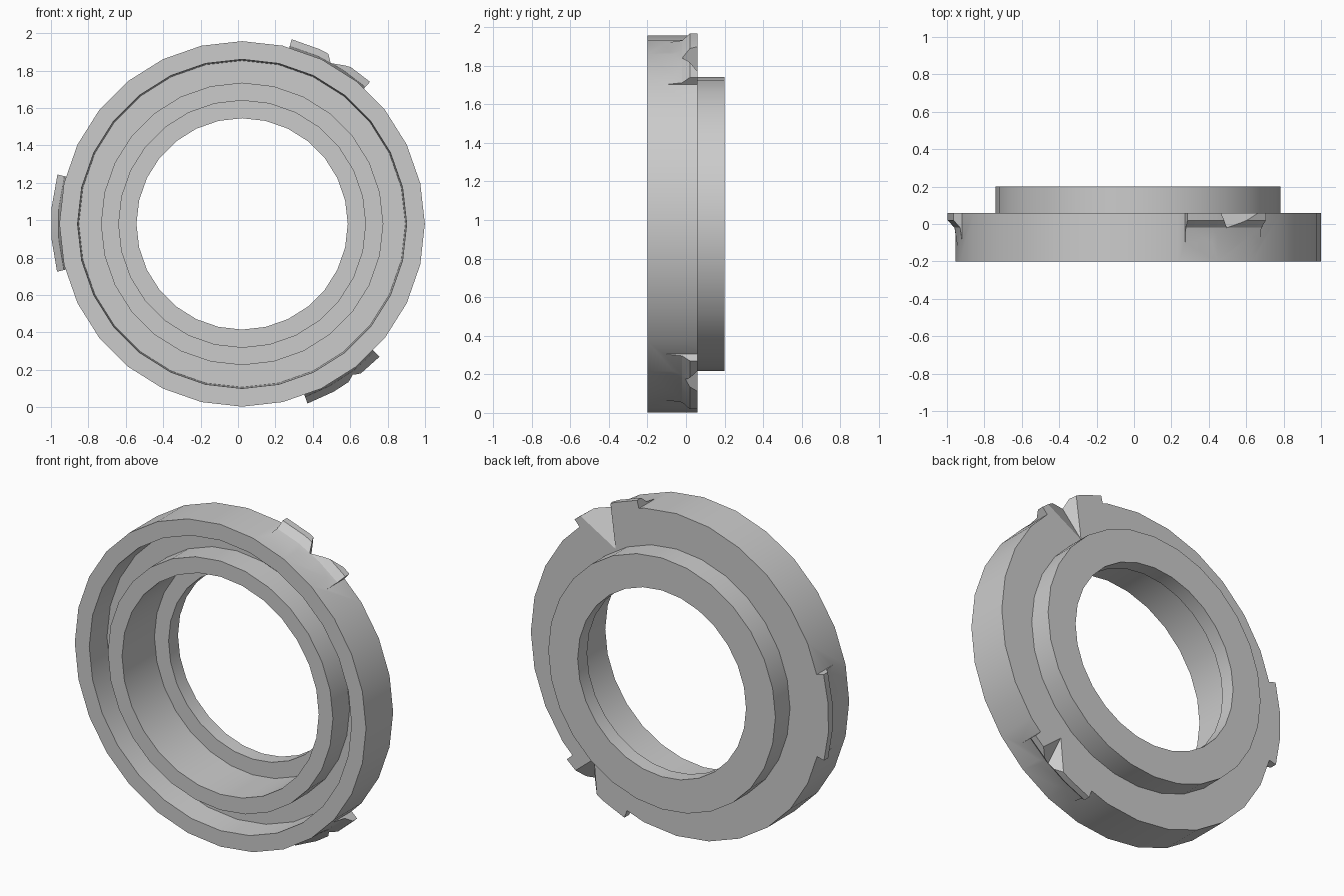
import bpy, bmesh
from math import radians, cos, sin
from mathutils import Vector

if "Cube" in bpy.data.objects:
    bpy.data.objects.remove(bpy.data.objects["Cube"])

CENTRE = Vector((0.022, 0, 0.98))
SIDES = 28

grey = bpy.data.materials.new("plain grey")
grey.use_nodes = True
grey.diffuse_color = (0.6, 0.6, 0.6, 1)
grey.node_tree.nodes["Principled BSDF"].inputs["Base Color"].default_value = (0.6, 0.6, 0.6, 1)


def polar(radius, y, degrees):
    a = radians(degrees)
    return CENTRE + Vector((radius * cos(a), y, radius * sin(a)))


def make_object(name, bm):
    bmesh.ops.recalc_face_normals(bm, faces=bm.faces)
    mesh = bpy.data.meshes.new(name)
    bm.to_mesh(mesh)
    bm.free()
    mesh.materials.append(grey)
    obj = bpy.data.objects.new(name, mesh)
    bpy.context.collection.objects.link(obj)
    return obj


def sweep(name, profile, angles, closed):
    """Sweep a (radius, y) profile around the ring axis."""
    bm = bmesh.new()
    rows = [[bm.verts.new(polar(r, y, a)) for r, y in profile] for a in angles]
    pairs = list(zip(rows, rows[1:]))
    if closed:
        pairs.append((rows[-1], rows[0]))
    else:
        bm.faces.new(rows[0])
        bm.faces.new(rows[-1])
    n = len(profile)
    for a, b in pairs:
        for i in range(n):
            j = (i + 1) % n
            bm.faces.new((a[i], a[j], b[j], b[i]))
    return make_object(name, bm)


def wedge(name, points):
    bm = bmesh.new()
    verts = [bm.verts.new(polar(*p)) for p in points]
    bmesh.ops.convex_hull(bm, input=verts)
    return make_object(name, bm)


def combine(target, other, operation):
    mod = target.modifiers.new(operation.lower(), "BOOLEAN")
    mod.object, mod.operation, mod.solver = other, operation, "EXACT"
    bpy.context.view_layer.objects.active = target
    bpy.ops.object.modifier_apply(modifier=mod.name)
    bpy.data.objects.remove(other)


# Stepped ring: outer rim, front groove, inner lip, inner ledge and rear collar
ring_profile = [(0.977, -0.2), (0.977, 0.06), (0.762, 0.06), (0.762, 0.2),
                (0.565, 0.2), (0.565, 0.11), (0.66, 0.11), (0.66, -0.2),
                (0.755, -0.2), (0.755, -0.04), (0.873, -0.04), (0.88, -0.2)]
ring = sweep("stepped_ring", ring_profile,
             [i * 360 / SIDES for i in range(SIDES)], True)

# Three locking tabs, thickest at the back of the rim
tab_profile = [(0.93, 0.06), (1.022, 0.06), (1.022, 0.02), (0.985, -0.02),
               (0.96, -0.19), (0.93, -0.19)]
for start, end in ((165, 194.5), (48, 75), (-70, -44)):
    angles = [start + (end - start) * i / 3 for i in range(4)]
    combine(ring, sweep("locking_tab", tab_profile, angles, False), "UNION")

# V notches behind two of the tabs: tip at the collar, deepest at the rim
for tip_radius, tip, low, high, deepest, depth in (
        (0.77, 58, 50, 65, 62, -0.05), (0.86, -50, -60, -48, -55, -0.03)):
    notch = wedge("notch_cutter", [
        (tip_radius, 0.06, tip), (tip_radius, 0.08, tip),
        (1.06, 0.06, low), (1.06, 0.08, low),
        (1.06, 0.06, high), (1.06, 0.08, high), (1.06, depth, deepest)])
    combine(ring, notch, "DIFFERENCE")

# Smooth round walls with crisp steps
bpy.ops.object.select_all(action="DESELECT")
ring.select_set(True)
bpy.context.view_layer.objects.active = ring
bpy.ops.object.shade_smooth_by_angle(angle=radians(25))
